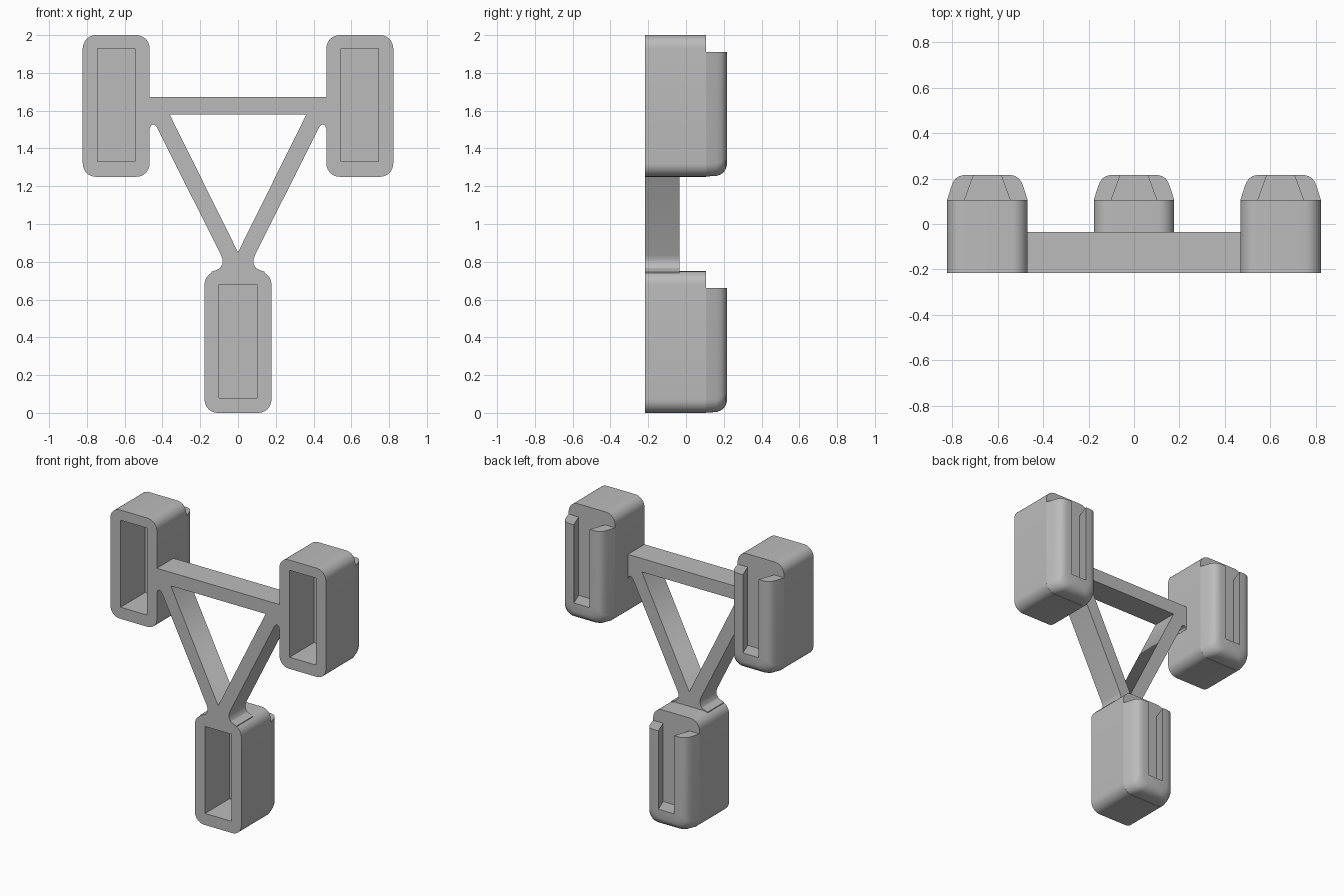
import bpy, bmesh, math
from mathutils import Vector

cube = bpy.data.objects.get("Cube")
if cube:
    bpy.data.objects.remove(cube, do_unlink=True)

grey = bpy.data.materials.new("plain grey")
grey.use_nodes = True
grey.diffuse_color = (0.5, 0.5, 0.5, 1)
grey.node_tree.nodes["Principled BSDF"].inputs["Base Color"].default_value = (0.5, 0.5, 0.5, 1)

FRONT, STEP, BACK = -0.216, 0.105, 0.216
HALF, HEIGHT, JAW_TOP, RADIUS = 0.177, 0.75, 0.66, 0.07


def loft(name, rings):
    """Solid through rings of (x, y, z) points, with both ends closed."""
    bm = bmesh.new()
    loops = [[bm.verts.new(p) for p in ring] for ring in rings]
    for a, b in zip(loops, loops[1:]):
        for i in range(len(a)):
            j = (i + 1) % len(a)
            bm.faces.new((a[i], a[j], b[j], b[i]))
    bm.faces.new(loops[0][::-1])
    bm.faces.new(loops[-1])
    bmesh.ops.recalc_face_normals(bm, faces=bm.faces)
    mesh = bpy.data.meshes.new(name)
    bm.to_mesh(mesh)
    bm.free()
    mesh.materials.append(grey)
    obj = bpy.data.objects.new(name, mesh)
    bpy.context.collection.objects.link(obj)
    return obj


def section(y, w, low, high, r=0.0, round_top=True, steps=8):
    """Rectangle across the depth axis with rounded corners."""
    pts = []
    for sx, sz, start in ((1, 1, 0), (-1, 1, 90), (-1, -1, 180), (1, -1, 270)):
        rad = r if (sz < 0 or round_top) else 0
        cx, cz = sx * (w - rad), (high - rad if sz > 0 else low + rad)
        for k in range(steps + 1 if rad else 1):
            a = math.radians(start + 90 * k / steps)
            pts.append((cx + rad * math.cos(a), y, cz + rad * math.sin(a)))
    return pts


def cut(obj, cutter):
    """Subtract the cutter for good and remove it."""
    mod = obj.modifiers.new("cut", "BOOLEAN")
    mod.operation, mod.solver, mod.object = "DIFFERENCE", "EXACT", cutter
    graph = bpy.context.evaluated_depsgraph_get()
    mesh = bpy.data.meshes.new_from_object(obj.evaluated_get(graph))
    obj.modifiers.clear()
    obj.data = mesh
    bpy.data.objects.remove(cutter, do_unlink=True)


def smooth(obj):
    bpy.ops.object.select_all(action="DESELECT")
    obj.select_set(True)
    bpy.context.view_layer.objects.active = obj
    bpy.ops.object.shade_smooth_by_angle(angle=math.radians(30))


# Holder body with a deep front pocket
body = loft("bottom_holder", [section(y, HALF, 0, HEIGHT, RADIUS) for y in (FRONT, STEP)])
cut(body, loft("pocket_cutter", [section(y, 0.1, 0.08, 0.68) for y in (FRONT - 0.1, 0.05)]))
smooth(body)

# Rear jaws: tapering rounded block with a dovetail slot open at the top
shape = ((STEP, HALF, 0.002), (0.16, 0.16, 0.004), (0.185, 0.15, 0.013),
         (0.2, 0.139, 0.025), (0.211, 0.122, 0.042), (BACK, 0.1, 0.06))
jaws = loft("bottom_jaws", [section(y, w, b, JAW_TOP, 0.068, False) for y, w, b in shape])
cut(jaws, loft("slot_cutter", [section(y, w, 0.12, 0.8)
                               for y, w in ((STEP - 0.01, 0.104), (BACK + 0.01, 0.056))]))
smooth(jaws)

# Upper holders reuse the same meshes
for side, x in (("left", 0.645), ("right", -0.645)):
    for part, source in (("holder", body), ("jaws", jaws)):
        copy = bpy.data.objects.new(f"{side}_{part}", source.data)
        copy.location = (x, 0, 1.25)
        bpy.context.collection.objects.link(copy)

# Triangular frame: half outline, extruded and mirrored
outline = [(0, 0.85), (0.362, 1.58), (0, 1.58), (0, 1.673), (0.48, 1.673), (0.48, 1.505),
           (0.466, 1.505), (0.462, 1.52), (0.45, 1.527), (0.437, 1.522), (0.428, 1.51),
           (0.09, 0.835), (0.081, 0.81), (0.083, 0.787), (0.096, 0.766), (0.115, 0.756),
           (0.14, 0.747), (0.14, 0.72), (0, 0.72)]
frame = loft("triangle_frame", [[(x, y, z) for x, z in outline] for y in (FRONT, -0.035)])
bm = bmesh.new()
bm.from_mesh(frame.data)
inner = [f for f in bm.faces if all(abs(v.co.x) < 1e-5 for v in f.verts)]
bmesh.ops.delete(bm, geom=inner, context="FACES")
bm.to_mesh(frame.data)
bm.free()
mirror = frame.modifiers.new("mirror", "MIRROR")
mirror.use_clip = True
smooth(frame)
